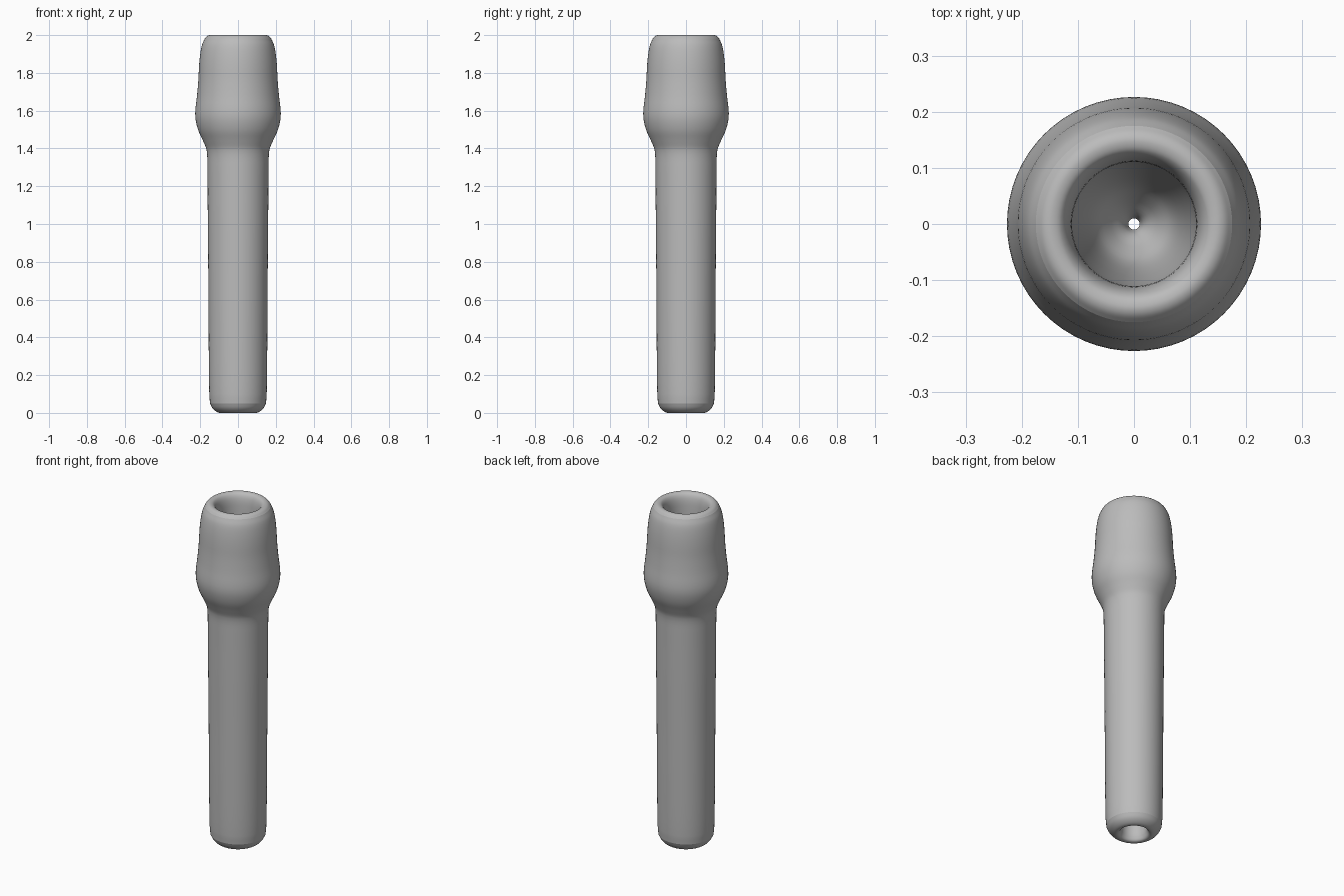
import bpy, bmesh, math
from mathutils import Vector

if "Cube" in bpy.data.objects:
    bpy.data.objects.remove(bpy.data.objects["Cube"])

SIDES = 64
STEPS = 4

# Profile sections as (radius, height); sections meet at crisp edges
bottom_lip = [(0.148, 0.05), (0.135, 0.025), (0.115, 0.007), (0.095, 0.0), (0.08, 0.006), (0.07, 0.03)]
outer_wall = [(0.148, 0.05), (0.152, 0.10), (0.155, 0.35), (0.157, 0.70), (0.16, 1.05), (0.162, 1.30),
              (0.166, 1.39), (0.185, 1.44), (0.21, 1.495), (0.224, 1.55), (0.226, 1.60), (0.217, 1.68),
              (0.21, 1.76), (0.206, 1.84), (0.2, 1.90), (0.19, 1.95), (0.175, 1.983)]
bowl = [(0.175, 1.983), (0.162, 1.996), (0.147, 2.0), (0.13, 1.993), (0.118, 1.97), (0.112, 1.93),
        (0.108, 1.82), (0.098, 1.68), (0.085, 1.56), (0.068, 1.48), (0.04, 1.43), (0.018, 1.40), (0.01, 1.375)]
bore = [(0.01, 1.375), (0.018, 1.35), (0.04, 1.31), (0.058, 1.24), (0.064, 1.10), (0.066, 0.60),
        (0.066, 0.10), (0.07, 0.03)]


def smooth_path(points):
    """Pass a soft curve through the profile points."""
    pts = [Vector((r, 0, z)) for r, z in points]
    path = []
    for i in range(len(pts) - 1):
        a, b = pts[i], pts[i + 1]
        before, after = pts[max(i - 1, 0)], pts[min(i + 2, len(pts) - 1)]
        length = (b - a).length

        def tangent(p, q):
            return (q - p).normalized() * length
        ta, tb = tangent(before, b), tangent(a, after)
        for s in range(STEPS):
            t = s / STEPS
            path.append(a * (2*t**3 - 3*t**2 + 1) + ta * (t**3 - 2*t**2 + t)
                        + b * (3*t**2 - 2*t**3) + tb * (t**3 - t**2))
    return path


# Closed profile, going up the outside and back down through the bowl and bore
sections = [smooth_path(outer_wall), smooth_path(bowl), smooth_path(bore),
            smooth_path(bottom_lip[::-1])]
profile = [p for section in sections for p in section]
crisp = {0, len(sections[0])}

# Revolve the profile around the vertical axis
bm = bmesh.new()
rings = []
for p in profile:
    rings.append([bm.verts.new((p.x * math.cos(a), p.x * math.sin(a), p.z))
                  for a in (2 * math.pi * k / SIDES for k in range(SIDES))])
for i, ring in enumerate(rings):
    above = rings[(i + 1) % len(rings)]
    for k in range(SIDES):
        n = (k + 1) % SIDES
        face = bm.faces.new((ring[k], ring[n], above[n], above[k]))
        face.smooth = True
# Crisp edges at the rim and at the foot
for i in crisp:
    for k in range(SIDES):
        bm.edges.get((rings[i][k], rings[i][(k + 1) % SIDES])).smooth = False
bmesh.ops.recalc_face_normals(bm, faces=bm.faces)

mesh = bpy.data.meshes.new("hollow_tube")
bm.to_mesh(mesh)
bm.free()
tube = bpy.data.objects.new("hollow_tube", mesh)
bpy.context.collection.objects.link(tube)

grey = bpy.data.materials.new("plain grey")
grey.diffuse_color = (0.5, 0.5, 0.5, 1)
grey.use_nodes = True
grey.node_tree.nodes["Principled BSDF"].inputs["Base Color"].default_value = grey.diffuse_color
mesh.materials.append(grey)
